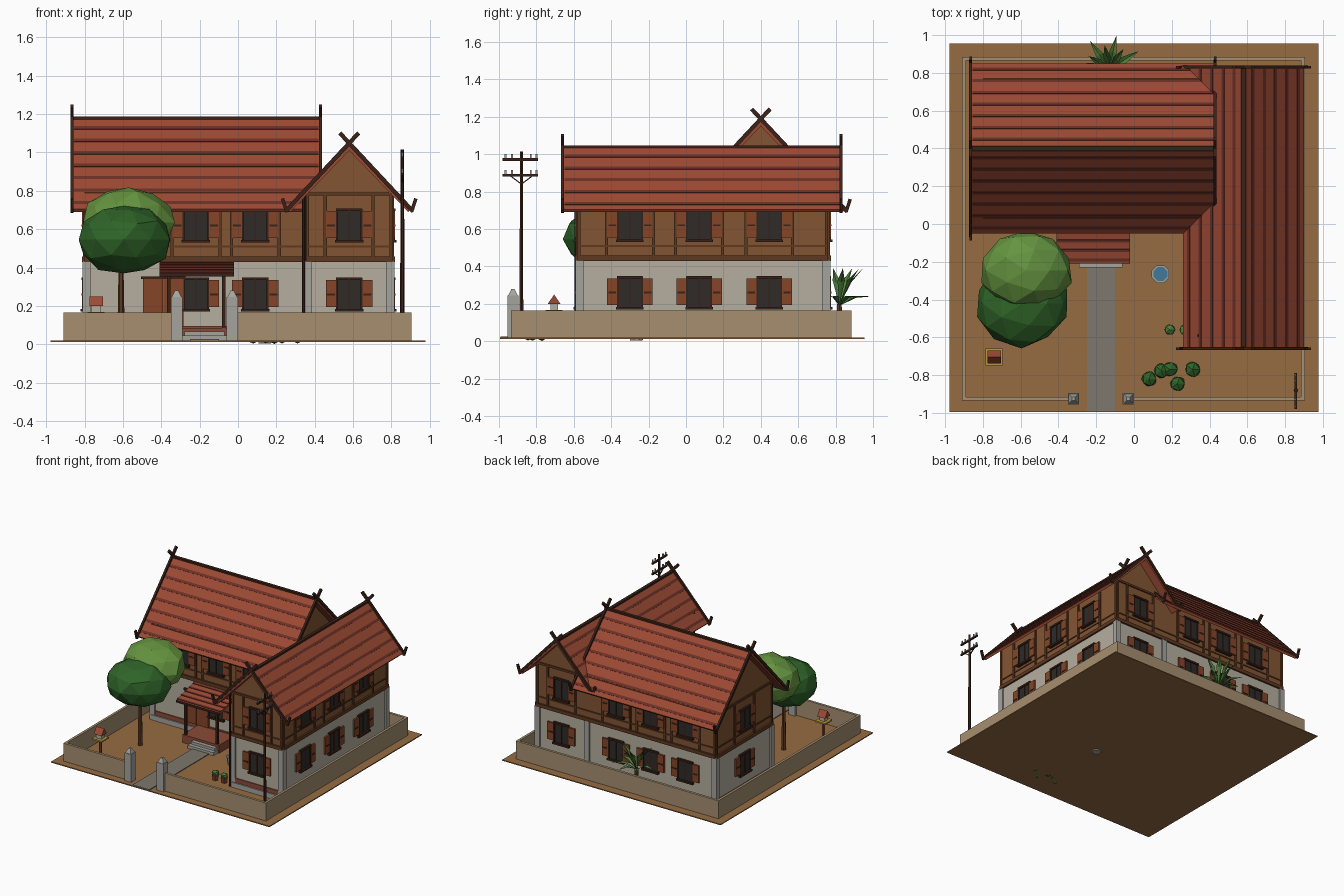
import bpy, bmesh, random
from math import sin, cos, pi, radians
from mathutils import Vector, Matrix

if "Cube" in bpy.data.objects:
    bpy.data.objects.remove(bpy.data.objects["Cube"])
random.seed(4)

def mat(name, hexa):
    c = [int(hexa[i:i + 2], 16) / 255 for i in (0, 2, 4)]
    m = bpy.data.materials.new(name)
    m.diffuse_color = [((v + .055) / 1.055) ** 2.4 if v > .04 else v / 12.92 for v in c] + [1]
    m.use_nodes = True
    m.node_tree.nodes["Principled BSDF"].inputs["Base Color"].default_value = m.diffuse_color
    return m

EARTH, PLASTER, WOOD = mat("earth", "966C42"), mat("plaster", "B5AF9F"), mat("wood", "835533")
DARK, RED, REDDARK = mat("dark_wood", "3A2117"), mat("roof_red", "9C4A34"), mat("tile_line", "6B3026")
STONE, WALL, GLASS = mat("stone", "A5A49E"), mat("wall_tan", "A68F70"), mat("glass", "2E2B28")
SHUT, BEAM, BRICK = mat("shutter", "854527"), mat("beam", "5E3820"), mat("brick", "8A4A36")
LEAF, LEAF2, PALM = mat("leaf", "2F6428"), mat("light_leaf", "659440"), mat("palm_green", "4C7D38")
YELLOW, BLUE, PATH = mat("yellow", "B59A3A"), mat("blue", "44789A"), mat("path", "7D776D")

def finish(name, bm, m):
    bmesh.ops.recalc_face_normals(bm, faces=bm.faces)
    me = bpy.data.meshes.new(name)
    bm.to_mesh(me)
    bm.free()
    ob = bpy.data.objects.new(name, me)
    me.materials.append(m)
    bpy.context.collection.objects.link(ob)
    return ob

def boxes(name, items, m):
    bm = bmesh.new()
    for lo, hi in items:
        lo, hi = Vector(lo), Vector(hi)
        bmesh.ops.create_cube(bm, matrix=Matrix.Translation((lo + hi) / 2) @ Matrix.Diagonal((*(hi - lo), 1)))
    finish(name, bm, m)

def beams(name, items, m):
    # each item: start, end, width, thickness, direction of thickness
    bm = bmesh.new()
    for a, b, w, t, n in items:
        a, b, n = Vector(a), Vector(b), Vector(n).normalized()
        d = b - a
        x = d.normalized()
        r = Matrix((x, n.cross(x), n)).transposed().to_4x4()
        bmesh.ops.create_cube(bm, matrix=Matrix.Translation((a + b) / 2) @ r @ Matrix.Diagonal((d.length, w, t, 1)))
    finish(name, bm, m)

def cone(name, base, top, r1, r2, n, m):
    bm = bmesh.new()
    h = top - base[2]
    bmesh.ops.create_cone(bm, cap_ends=True, segments=n, radius1=r1, radius2=r2, depth=h,
                          matrix=Matrix.Translation((base[0], base[1], base[2] + h / 2)) @ Matrix.Rotation(pi / n, 4, 'Z'))
    return finish(name, bm, m)

def blob(name, c, r, sub, jitter, m):
    bm = bmesh.new()
    bmesh.ops.create_icosphere(bm, subdivisions=sub, radius=1)
    for v in bm.verts:
        k = 1 + random.uniform(-jitter, jitter)
        v.co = Vector([c[i] + v.co[i] * r[i] * k for i in range(3)])
    finish(name, bm, m)

def prism(name, prof, P, l0, l1, m):
    bm = bmesh.new()
    f = bm.faces.new([bm.verts.new(P(l0, s, z)) for s, z in prof])
    ext = bmesh.ops.extrude_face_region(bm, geom=[f])["geom"]
    d = Vector(P(l1, 0, 0)) - Vector(P(l0, 0, 0))
    bmesh.ops.translate(bm, vec=d, verts=[v for v in ext if isinstance(v, bmesh.types.BMVert)])
    return finish(name, bm, m)

# ground, path and garden wall
boxes("ground", [((-.978, -.995, .012), (.978, .955, .02))], EARTH)
boxes("path", [((-.25, -.993, .02), (-.1, -.2, .026))], PATH)
boxes("garden_wall", [((-.91, -.935, .02), (-.34, -.915, .165)), ((-.01, -.935, .02), (.905, -.915, .165)),
                      ((-.91, -.915, .02), (-.89, .865, .165)), ((.885, -.915, .02), (.905, .865, .165)),
                      ((-.91, .865, .02), (.905, .885, .165))], WALL)
for x in (-.32, -.03):
    boxes("gate_pillar", [((x - .03, -.955, .02), (x + .03, -.895, .245))], STONE)
    cone("gate_pillar_cap", (x, -.925, .245), .28, .036, .012, 4, STONE)

# two wings: walls, timber gables, roofs, bargeboards
def wing(name, P, l0, l1, half, ridge, r0, r1, rhalf, rows):
    prism(name + "_plaster", [(-half, .02), (half, .02), (half, .435), (-half, .435)], P, l0, l1, PLASTER)
    prism(name + "_timber_storey", [(-half, .435), (half, .435), (half, .775), (0, ridge - .02), (-half, .775)],
          P, l0, l1, WOOD)
    e = .705
    prism(name + "_roof", [(-rhalf, e), (0, ridge), (rhalf, e), (rhalf - .012, e - .015), (0, ridge - .03),
                           (-rhalf + .012, e - .015)], P, r0, r1, RED)
    lines, boards = [], []
    ax = Vector(P(1, 0, 0)) - Vector(P(0, 0, 0))
    for sg in (-1, 1):
        n = Vector(P(0, sg * (ridge - e), rhalf)) - Vector(P(0, 0, 0))
        for i in range(rows):
            t = (i + .8) / (rows + .3)
            s, z = sg * rhalf * t, ridge + (e - ridge) * t
            lines.append((P(r0 + .01, s, z), P(r1 - .01, s, z), .02, .006, n))
        for l in (r0, r1):
            k = .055 / rhalf
            boards.append((P(l, -sg * rhalf * k * .9, ridge + .062), P(l, sg * (rhalf + .012), e - .012), .022, .016, ax))
            boards.append((P(l, sg * (rhalf + .005), e - .015), P(l, sg * (rhalf + .028), e + .055), .018, .014, ax))
    beams(name + "_tile_lines", lines, REDDARK)
    beams(name + "_bargeboards", boards, DARK)
    beams(name + "_ridge_cap", [(P(r0, 0, ridge), P(r1, 0, ridge), .025, .014, (0, 0, 1))], DARK)

wing("main_wing", lambda l, s, z: (l, .40 + s, z), -.80, .36, .36, 1.18, -.865, .43, .45, 7)
wing("side_wing", lambda l, s, z: (.58 + s, l, z), -.58, .76, .225, 1.04, -.66, .83, .32, 5)

# facade dressing: (axis, wall plane, outward sign, start, end, window centres, gable)
faces = [('y', .04, -1, -.80, .35, (-.53, -.22, .09), 0), ('y', -.58, -1, .355, .805, (.58,), 1),
         ('x', .805, 1, -.58, .76, (-.30, .07, .445), 0), ('y', .76, 1, -.80, .805, (-.53, -.22, .09, .58), 0),
         ('x', -.80, -1, .04, .76, (.40,), 1), ('x', .355, -1, -.58, .04, (-.27,), 0)]
parts = {k: [] for k in ("plinth", "brick_band", "beams", "frames", "glass", "shutters", "slats")}
for ax, w, sg, a, b, wins, gable in faces:
    def slab(key, u0, u1, z0, z1, d, d0=-.005):
        p, q = sorted((w + sg * d0, w + sg * d))
        parts[key].append(((u0, p, z0), (u1, q, z1)) if ax == 'y' else ((p, u0, z0), (q, u1, z1)))
    slab("plinth", a, b, .02, .06, .018)
    slab("brick_band", a, b, .06, .095, .008)
    slab("beams", a, b, .43, .458, .014)
    slab("beams", a, b, .505, .515, .006)
    slab("beams", a, b, .775, .792, .01)
    for u in [a + .008, b - .008] + [c + o for c in wins for o in (-.125, .125)]:
        slab("beams", u - .008, u + .008, .45, .78, .009)
    for c in wins:
        for z0 in (.18, .54):
            if z0 < .2 and ax == 'y' and w == .04 and c < -.5:
                continue
            z1 = z0 + .165
            slab("frames", c - .068, c + .068, z1 - .01, z1 + .004, .016)
            slab("frames", c - .074, c + .074, z0 - .01, z0 + .004, .022)
            for o in (-.064, .064):
                slab("frames", c + o - .005, c + o + .005, z0, z1, .014)
            slab("frames", c - .004, c + .004, z0, z1, .01)
            slab("glass", c - .06, c + .06, z0, z1 - .01, .006)
            for o in (-.095, .095):
                slab("shutters", c + o - .027, c + o + .027, z0 + .015, z1 - .01, .014)
                slab("slats", c + o - .02, c + o + .02, z0 + .075, z0 + .085, .017)
for k, m in zip(parts, (STONE, BRICK, BEAM, DARK, GLASS, SHUT, DARK)):
    boxes("wall_" + k, parts[k], m)
boxes("corner_pilasters", [((x - .022, y - .022, .02), (x + .022, y + .022, .435)) for x, y in
      ((-.79, .05), (-.79, .75), (.795, .75), (.795, -.57), (.365, -.57), (.35, .75))], STONE)
cone("downpipe", (.343, -.59, .02), .79, .008, .008, 6, DARK)

# porch with door
boxes("door", [((-.495, .02, .09), (-.39, .05, .34)), ((-.388, .02, .09), (-.283, .05, .34))], SHUT)
boxes("door_frame", [((-.505, .022, .34), (-.275, .05, .352))], DARK)
boxes("porch_floor", [((-.38, -.17, .02), (-.05, .04, .085))], BRICK)
boxes("porch_steps", [((-.29, -.23, .02), (-.06, -.17, .045)), ((-.28, -.2, .045), (-.07, -.17, .066))], STONE)
boxes("porch_posts", [((x - .009, -.165, .02), (x + .009, -.147, .375)) for x in (-.36, -.075)], DARK)
slope = Vector((0, -.06, .24))
beams("porch_roof", [((-.215, -.205, .362), (-.215, .05, .425), .39, .016, slope)], RED)
beams("porch_tile_lines", [((-.41, y, .372 + (y + .205) * .247), (-.02, y, .372 + (y + .205) * .247), .014, .006, slope)
                           for y in (-.19, -.14, -.09, -.04, .01)], REDDARK)
boxes("porch_fascia", [((-.41, -.21, .352), (-.02, -.2, .37))], DARK)

# broad tree
cone("tree_trunk", (-.61, -.38, .015), .45, .02, .012, 6, BEAM)
blob("tree_lower_crown", (-.595, -.42, .545), (.245, .23, .18), 2, .05, LEAF)
blob("tree_upper_crown", (-.57, -.245, .635), (.245, .21, .185), 2, .04, LEAF2)

# shrubs, pots and water jar
for x, y in ((.08, -.82), (.145, -.775), (.19, -.77), (.23, -.845), (.31, -.77)):
    blob("shrub", (x, y, .04), (.044, .044, .038), 1, .08, LEAF)
for x, y in ((.19, -.56), (.27, -.56)):
    cone("flower_pot", (x, y, .015), .06, .02, .03, 6, BRICK)
    blob("pot_plant", (x, y, .075), (.03, .03, .025), 1, .1, PALM)
cone("water_jar", (.14, -.265, .005), .085, .036, .05, 8, STONE)
cone("jar_water", (.14, -.265, .08), .088, .04, .04, 8, BLUE)

# shrine on a post
cone("shrine_post", (-.74, -.705, .015), .155, .012, .012, 6, BRICK)
boxes("shrine_platform", [((-.785, -.75, .155), (-.695, -.66, .167))], YELLOW)
boxes("shrine_house", [((-.763, -.725, .167), (-.717, -.685, .205))], PLASTER)
prism("shrine_roof", [(-.034, .2), (.034, .2), (0, .25)], lambda l, s, z: (l, -.705 + s, z), -.775, -.705, RED)

# palm by the rear wall
cone("palm_stem", (-.13, .82, .015), .2, .022, .014, 6, BEAM)
bm = bmesh.new()
for i in range(10):
    a = radians(-15 + i * 23.3)
    high = i % 2
    r, h = (.13, .2) if high else (.182, .05)
    d, s = Vector((cos(a), sin(a), 0)), Vector((-sin(a), cos(a), 0))
    root = Vector((-.13, .82, .19))
    mid = root + d * r * .5 + Vector((0, 0, h * .55 + .025))
    tip = root + d * r + Vector((0, 0, h))
    v = [bm.verts.new(p) for p in (root, mid + s * .02, mid - Vector((0, 0, .01)), mid - s * .02, tip)]
    for f in ((0, 2, 1), (0, 3, 2), (1, 2, 4), (2, 3, 4)):
        bm.faces.new([v[j] for j in f])
finish("palm_leaves", bm, PALM)

# utility pole with cross arms
cone("utility_pole", (.857, -.88, .015), 1.015, .012, .009, 6, DARK)
boxes("pole_arms", [((.851, -.98, z), (.863, -.79, z + .014)) for z in (.965, .88)], DARK)
boxes("insulators", [((.853, y - .005, z), (.861, y + .005, z + .022)) for z in (.979, .894)
                     for y in (-.965, -.93, -.83, -.8)], STONE)
beams("arm_braces", [((.857, -.88, .84), (.857, y, .885), .006, .006, (1, 0, 0)) for y in (-.94, -.82)], DARK)
